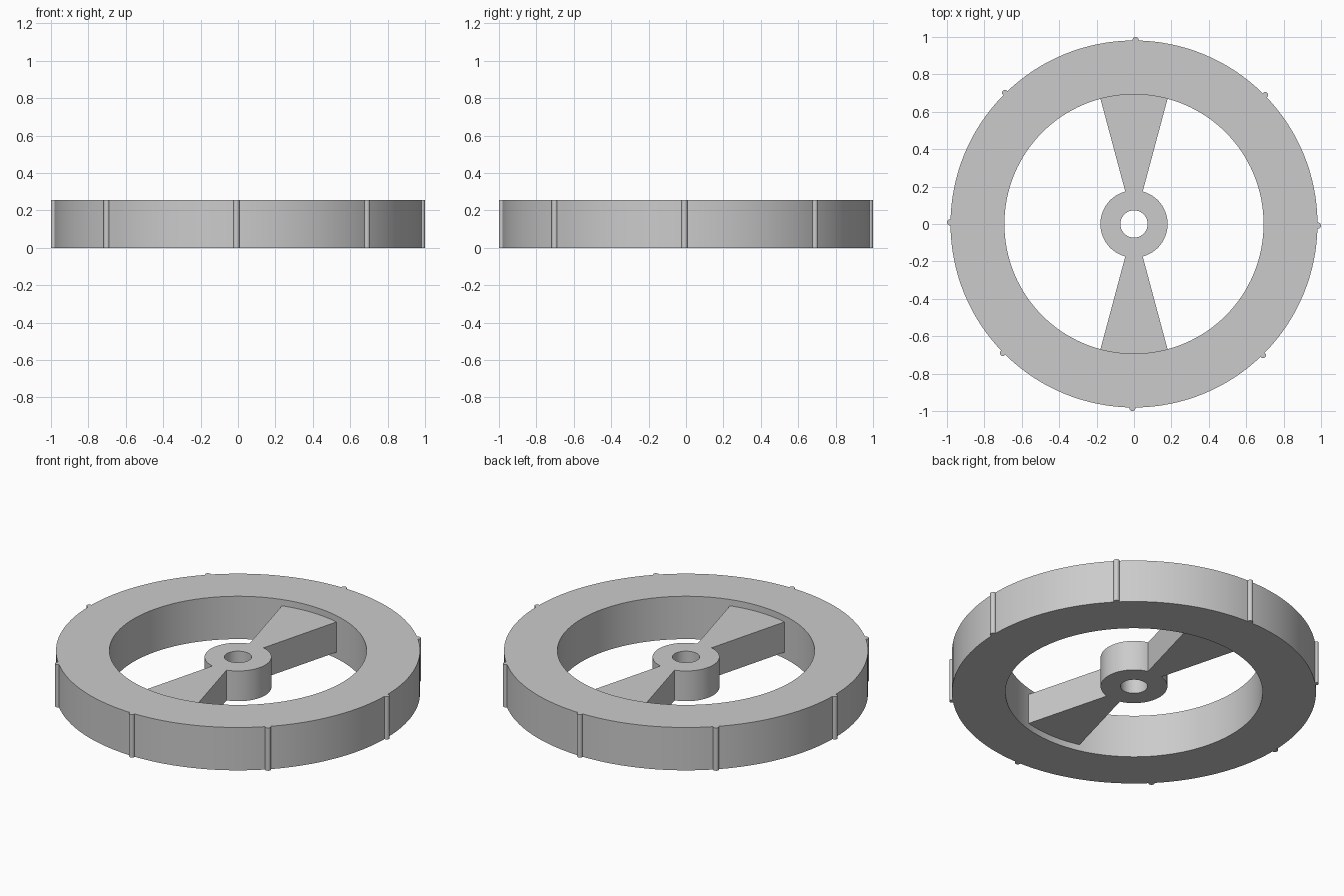
import bpy
import bmesh
from math import cos, sin, radians, tau

if "Cube" in bpy.data.objects:
    bpy.data.objects.remove(bpy.data.objects["Cube"], do_unlink=True)

HEIGHT = 0.255
HUB_BOTTOM, HUB_TOP = 0.0375, 0.2175   # hub and spokes are recessed on both sides

grey = bpy.data.materials.new("plain grey")
grey.use_nodes = True
grey.diffuse_color = (0.6, 0.6, 0.6, 1)
grey.node_tree.nodes["Principled BSDF"].inputs["Base Color"].default_value = (0.6, 0.6, 0.6, 1)


def finish(name, bm):
    bmesh.ops.recalc_face_normals(bm, faces=bm.faces)
    mesh = bpy.data.meshes.new(name)
    bm.to_mesh(mesh)
    bm.free()
    mesh.materials.append(grey)
    obj = bpy.data.objects.new(name, mesh)
    bpy.context.collection.objects.link(obj)
    bpy.ops.object.select_all(action='DESELECT')
    obj.select_set(True)
    bpy.context.view_layer.objects.active = obj
    bpy.ops.object.shade_smooth_by_angle(angle=radians(30))
    return obj


def arc_block(name, inner, outer, bottom, top, start=0.0, sweep=tau, steps=128):
    """Sweep a rectangular section around z; a full turn closes into a ring."""
    closed = sweep >= tau
    section = [(inner, bottom), (outer, bottom), (outer, top), (inner, top)]
    bm = bmesh.new()
    loops = []
    for i in range(steps if closed else steps + 1):
        a = start + sweep * i / steps
        loops.append([bm.verts.new((r * cos(a), r * sin(a), z)) for r, z in section])
    for i in range(steps):
        here, there = loops[i], loops[(i + 1) % len(loops)]
        for k in range(4):
            n = (k + 1) % 4
            bm.faces.new((here[k], here[n], there[n], there[k]))
    if not closed:
        bm.faces.new(loops[0])
        bm.faces.new(loops[-1])
    return finish(name, bm)


# Rim and bored hub
arc_block("rim", 0.693, 0.981, 0, HEIGHT)
arc_block("hub", 0.073, 0.18, HUB_BOTTOM, HUB_TOP, steps=64)

# Two wedge spokes, front and back
for name, angle in (("back_spoke", 90), ("front_spoke", 270)):
    arc_block(name, 0.174, 0.70, HUB_BOTTOM, HUB_TOP,
              radians(angle - 15), radians(30), 12)

# Eight thin round grip ribs around the rim
for i in range(8):
    a = radians(45 * i - 0.5)
    bm = bmesh.new()
    bmesh.ops.create_cone(bm, cap_ends=True, segments=20, radius1=0.016,
                          radius2=0.016, depth=HEIGHT)
    bmesh.ops.translate(bm, verts=bm.verts,
                        vec=(0.984 * cos(a), 0.984 * sin(a), HEIGHT / 2))
    finish(f"grip_rib_{i + 1}", bm)
